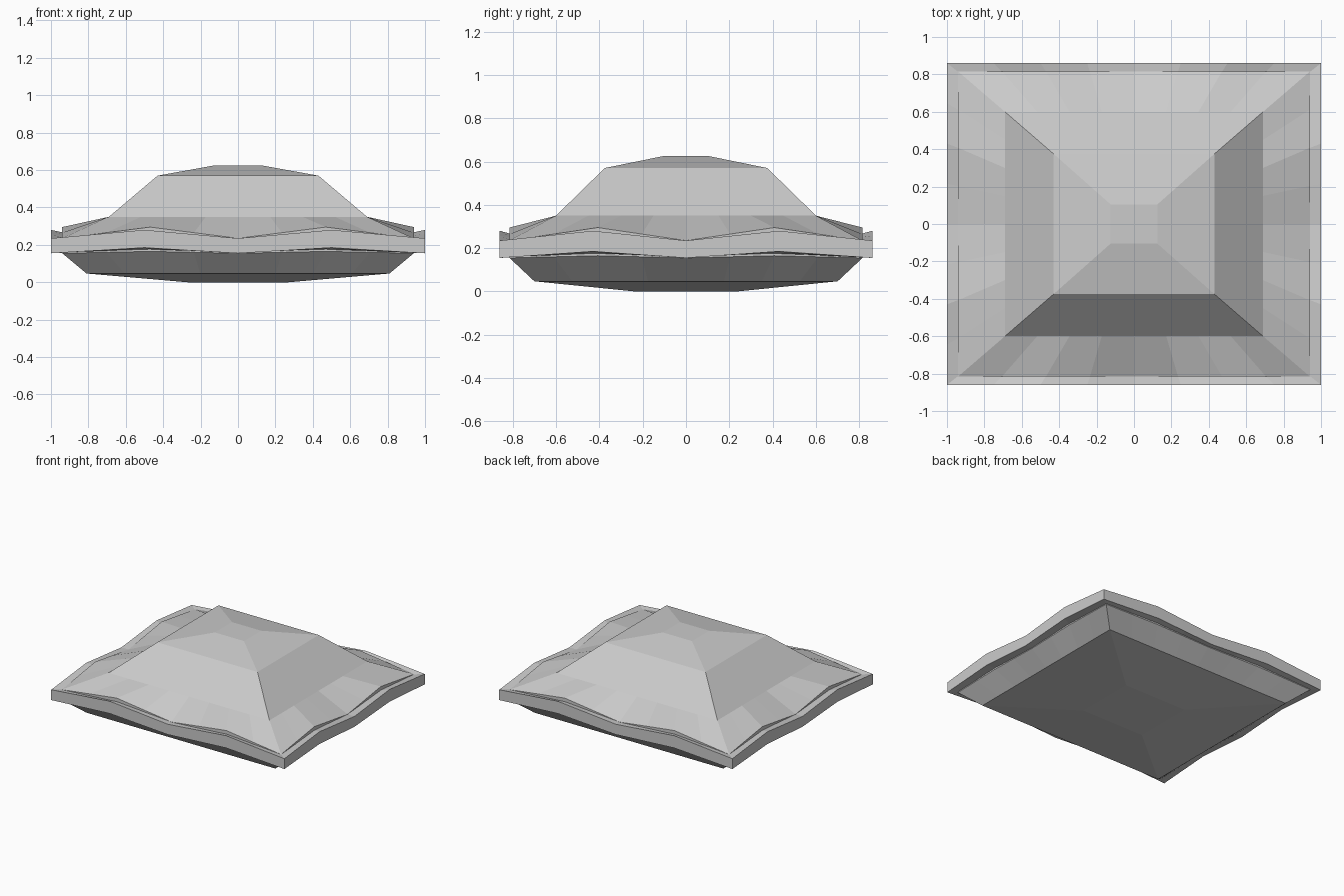
import bpy
import bmesh

cube = bpy.data.objects.get("Cube")
if cube:
    bpy.data.objects.remove(cube, do_unlink=True)

# Fabric colour
fabric = bpy.data.materials.new("light_grey_fabric")
fabric.use_nodes = True
grey = (0.6, 0.6, 0.6, 1)
fabric.diffuse_color = grey
fabric.node_tree.nodes["Principled BSDF"].inputs["Base Color"].default_value = grey

SEGMENTS = 8  # per side; odd steps are wave crests
CORNERS = [(-1, -1), (1, -1), (1, 1), (-1, 1)]


def ring(bm, half_x, half_y, valley, crest=None):
    """Rectangular loop whose height zigzags between valley and crest."""
    crest = valley if crest is None else crest
    mid = (valley + crest) / 2
    heights = [valley, mid, crest, mid]
    loop = []
    for side in range(4):
        ax, ay = CORNERS[side]
        bx, by = CORNERS[(side + 1) % 4]
        for k in range(SEGMENTS):
            t = k / SEGMENTS
            loop.append(bm.verts.new((half_x * (ax + (bx - ax) * t),
                                      half_y * (ay + (by - ay) * t),
                                      heights[k % 4])))
    return loop


def loft(name, profile, closed=False):
    """Skin the rings in order; cap the ends or join them into a tube."""
    bm = bmesh.new()
    rings = [ring(bm, *p) for p in profile]
    pairs = list(zip(rings, rings[1:]))
    if closed:
        pairs.append((rings[-1], rings[0]))
    else:
        bm.faces.new(rings[0])
        bm.faces.new(rings[-1])
    for a, b in pairs:
        for i in range(len(a)):
            j = (i + 1) % len(a)
            bm.faces.new((a[i], a[j], b[j], b[i]))
    bmesh.ops.recalc_face_normals(bm, faces=bm.faces)
    mesh = bpy.data.meshes.new(name)
    bm.to_mesh(mesh)
    bm.free()
    mesh.materials.append(fabric)
    obj = bpy.data.objects.new(name, mesh)
    bpy.context.collection.objects.link(obj)
    return obj


# Stuffed body: half width, half depth, valley height, crest height
loft("cushion_body", [
    (0.27, 0.235, 0.0),
    (0.81, 0.70, 0.047),
    (0.94, 0.815, 0.155, 0.165),
    (0.94, 0.815, 0.235, 0.295),
    (0.69, 0.60, 0.35),
    (0.43, 0.375, 0.57),
    (0.125, 0.105, 0.625),
])

# Wavy flange around the seam
loft("cushion_flange", [
    (0.93, 0.805, 0.16, 0.175),
    (1.0, 0.86, 0.155, 0.185),
    (1.0, 0.86, 0.235, 0.28),
    (0.93, 0.805, 0.234, 0.265),
], closed=True)
